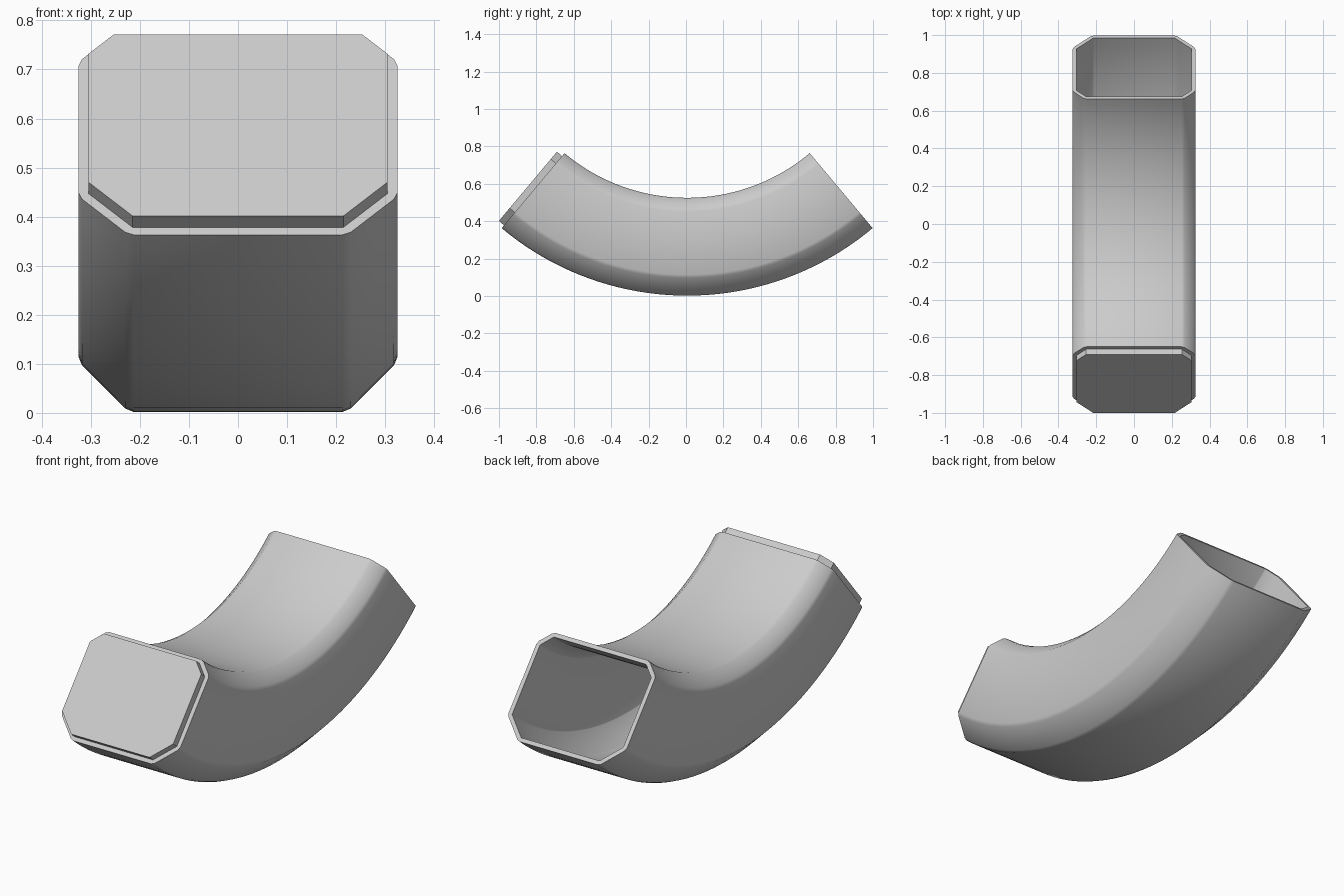
import bpy, bmesh
from math import sin, cos, radians
from mathutils import Vector

if "Cube" in bpy.data.objects:
    bpy.data.objects.remove(bpy.data.objects["Cube"])

CENTRE = Vector((0, 0.006, 1.545))   # axis of the bend
R_OUT, R_IN = 1.543, 1.02            # outer and inner bend radius
HALF, WALL = 0.325, 0.02
SWEEP, STEPS = radians(40), 40

grey = bpy.data.materials.new("plain grey")
grey.use_nodes = True
colour = (0.6, 0.6, 0.6, 1)
grey.diffuse_color = colour
grey.node_tree.nodes["Principled BSDF"].inputs["Base Color"].default_value = colour


def section(half, r_out, r_in, low, high):
    """Rectangle with chamfered corners as (x, radius) points."""
    side = [(half - low, r_out), (half, r_out - low),
            (half, r_in + high), (half - high, r_in)]
    return [Vector(p) for p in side] + [Vector((-x, r)) for x, r in reversed(side)]


def soften(points, size):
    """Cut every corner slightly so the edges shade softly."""
    result = []
    for i, p in enumerate(points):
        for q in (points[i - 1], points[(i + 1) % len(points)]):
            result.append(p + (q - p).normalized() * size)
    return result


def place(point, angle, push=0):
    """Put a section point on the bend; push moves it along the tangent."""
    x, r = point
    return CENTRE + Vector((x, r * sin(angle) + push * cos(angle),
                            -r * cos(angle) + push * sin(angle)))


def bridge(bm, a, b):
    for i in range(len(a)):
        j = (i + 1) % len(a)
        bm.faces.new((a[i], a[j], b[j], b[i]))


def finish(bm, name):
    bmesh.ops.recalc_face_normals(bm, faces=bm.faces)
    mesh = bpy.data.meshes.new(name)
    bm.to_mesh(mesh)
    bm.free()
    obj = bpy.data.objects.new(name, mesh)
    bpy.context.collection.objects.link(obj)
    mesh.materials.append(grey)
    bpy.ops.object.select_all(action='DESELECT')
    obj.select_set(True)
    bpy.context.view_layer.objects.active = obj
    bpy.ops.object.shade_smooth_by_angle(angle=radians(30))


outer = section(HALF, R_OUT, R_IN, 0.102, 0.063)
inner = section(HALF - WALL, R_OUT - WALL, R_IN + WALL, 0.09, 0.052)

# Curved hollow duct, with a flat rim at each end
bm = bmesh.new()
ends = []
for profile in (soften(outer, 0.01), soften(inner, 0.002)):
    rings = [[bm.verts.new(place(p, SWEEP * (2 * k / STEPS - 1))) for p in profile]
             for k in range(STEPS + 1)]
    for a, b in zip(rings, rings[1:]):
        bridge(bm, a, b)
    ends.append((rings[0], rings[-1]))
for k in (0, 1):
    bridge(bm, ends[0][k], ends[1][k])
finish(bm, "curved_duct")

# Closed connector plug standing out of the front end
bm = bmesh.new()
back, front = [[bm.verts.new(place(p, -SWEEP, push)) for p in inner]
               for push in (0.005, -0.036)]
bridge(bm, back, front)
bm.faces.new(back)
bm.faces.new(front)
finish(bm, "end_plug")
